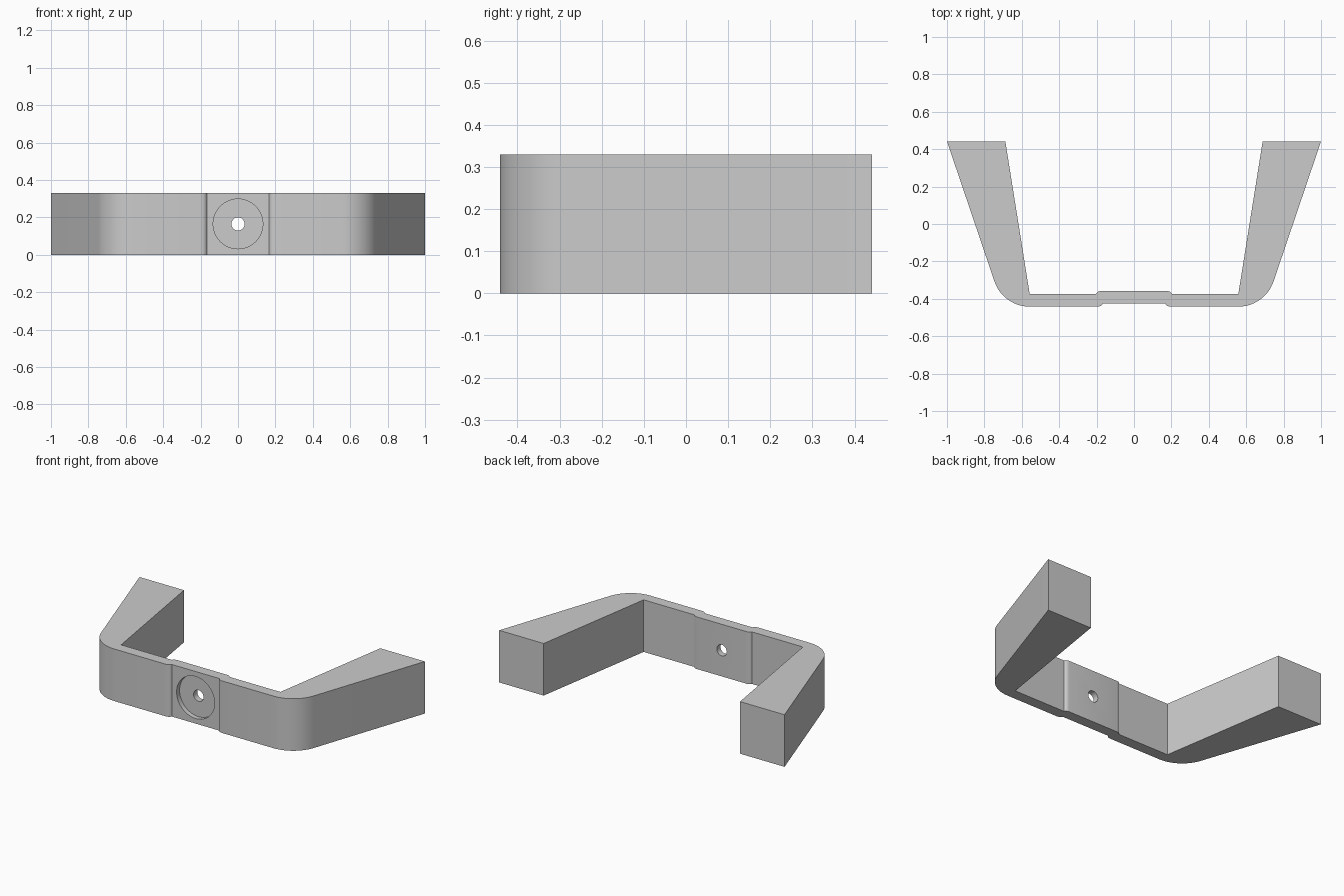
import bpy, bmesh
from math import sin, cos, pi, radians

if "Cube" in bpy.data.objects:
    bpy.data.objects.remove(bpy.data.objects["Cube"])

H = 0.33  # bracket height


def arc(cx, cy, rx, ry, a0, a1, n):
    return [(cx + rx * cos(radians(a0 + (a1 - a0) * i / n)),
             cy + ry * sin(radians(a0 + (a1 - a0) * i / n))) for i in range(n + 1)]


# Right half of the outline: front recess, rounded corner, arm, raised back pad
half = arc(0.195, -0.412, 0.032, 0.03, 205, 270, 4)
half += arc(0.557, -0.242, 0.2, 0.2, -90, -19, 14)
half += [(1, 0.442), (0.688, 0.442), (0.558, -0.373)]
half += arc(0.175, -0.384, 0.03, 0.026, 25, 90, 4)
outline = half + [(-x, y) for x, y in reversed(half)]

# Bracket body extruded upwards
bm = bmesh.new()
face = bm.faces.new([bm.verts.new((x, y, 0)) for x, y in outline])
ext = bmesh.ops.extrude_face_region(bm, geom=[face])
bmesh.ops.translate(bm, vec=(0, 0, H),
                    verts=[v for v in ext["geom"] if isinstance(v, bmesh.types.BMVert)])
bmesh.ops.recalc_face_normals(bm, faces=bm.faces)
mesh = bpy.data.meshes.new("bracket")
bm.to_mesh(mesh)
bm.free()
bracket = bpy.data.objects.new("bracket", mesh)
bpy.context.collection.objects.link(bracket)


def drill(name, radius, y0, y1):
    bpy.ops.mesh.primitive_cylinder_add(vertices=48, radius=radius, depth=y1 - y0,
                                        location=(0, (y0 + y1) / 2, H / 2),
                                        rotation=(pi / 2, 0, 0))
    cutter = bpy.context.object
    cutter.name = name
    cutter.hide_render = True
    mod = bracket.modifiers.new(name, 'BOOLEAN')
    mod.operation = 'DIFFERENCE'
    mod.solver = 'EXACT'
    mod.object = cutter
    bpy.context.view_layer.objects.active = bracket
    bpy.ops.object.modifier_apply(modifier=name)
    bpy.data.objects.remove(cutter)


# Shallow round pocket and screw hole through the middle
drill("pocket_cutter", 0.133, -0.5, -0.395)
drill("hole_cutter", 0.035, -0.5, -0.3)

bpy.ops.object.select_all(action='DESELECT')
bracket.select_set(True)
bpy.context.view_layer.objects.active = bracket
bpy.ops.object.shade_smooth_by_angle(angle=radians(25))
